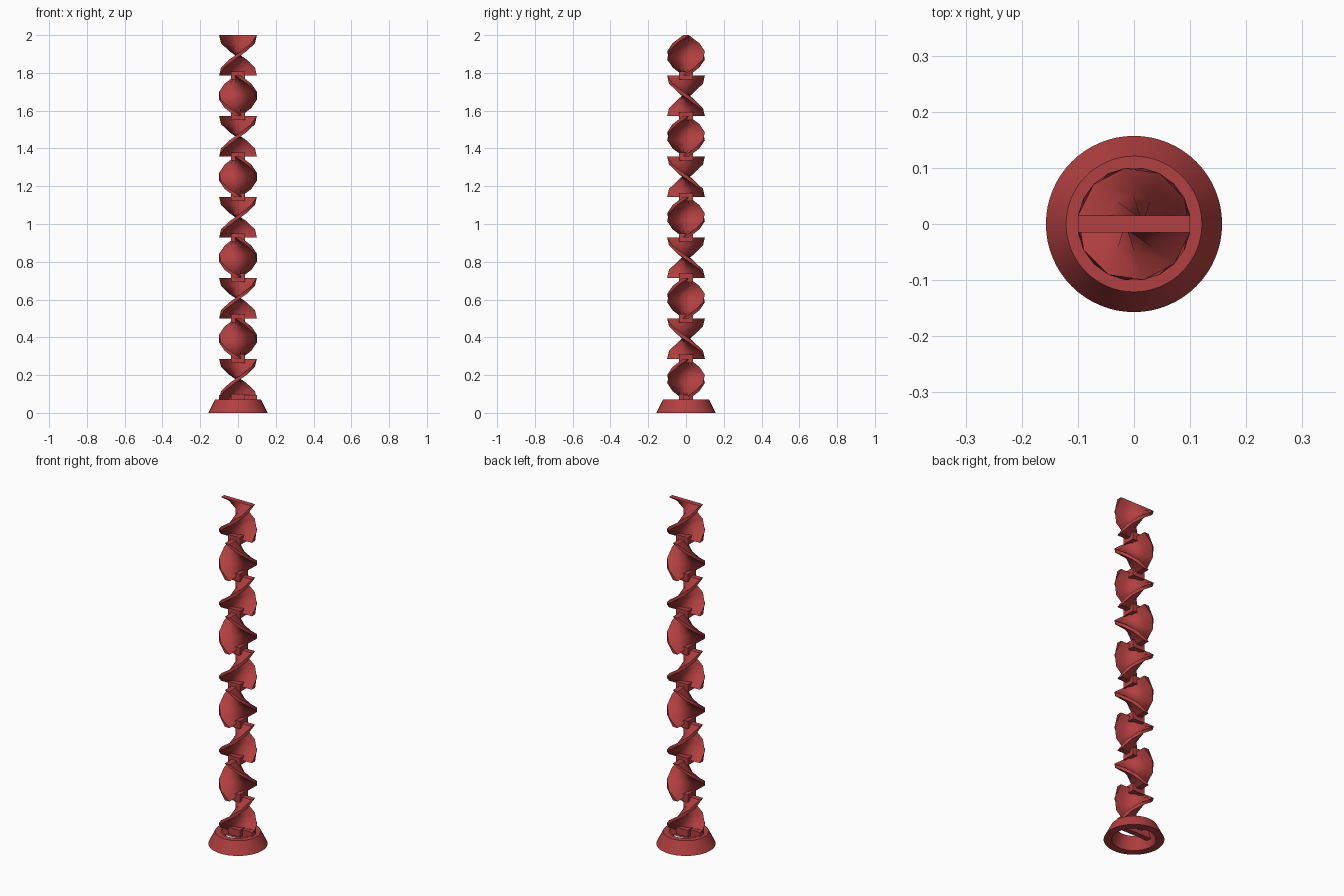
import bpy, bmesh, math

if "Cube" in bpy.data.objects:
    bpy.data.objects.remove(bpy.data.objects["Cube"])

red = bpy.data.materials.new("brick_red")
red.diffuse_color = (0.45, 0.05, 0.052, 1)
red.use_nodes = True
red.node_tree.nodes["Principled BSDF"].inputs["Base Color"].default_value = red.diffuse_color

COUNT, Z0, Z1 = 9, 0.072, 2.0          # mixing elements and their span
LENGTH = (Z1 - Z0) / COUNT
HALF_W, HALF_T = 0.1, 0.015            # blade half width and half thickness
STEPS = 5                              # twist steps per half turn


def finish(name, bm, smooth=True):
    bmesh.ops.recalc_face_normals(bm, faces=bm.faces)
    mesh = bpy.data.meshes.new(name)
    bm.to_mesh(mesh)
    bm.free()
    mesh.materials.append(red)
    ob = bpy.data.objects.new(name, mesh)
    bpy.context.collection.objects.link(ob)
    if smooth:
        bpy.ops.object.select_all(action='DESELECT')
        ob.select_set(True)
        bpy.context.view_layer.objects.active = ob
        bpy.ops.object.shade_smooth_by_angle(angle=math.radians(40))
    return ob


def box(name, size, z):
    bm = bmesh.new()
    bmesh.ops.create_cube(bm, size=1)
    bmesh.ops.scale(bm, vec=size, verts=bm.verts)
    bmesh.ops.translate(bm, vec=(0, 0, z), verts=bm.verts)
    return finish(name, bm, smooth=False)


def blade(name, z, start, hand):
    """Flat strip twisted by half a turn."""
    bm = bmesh.new()
    cols = (-1, -0.5, 0, 0.5, 1)
    outline = [(c * HALF_W, -HALF_T) for c in cols]
    outline += [(c * HALF_W, HALF_T) for c in reversed(cols)]
    rings = []
    for i in range(STEPS + 1):
        a = start + hand * math.pi * i / STEPS
        ca, sa = math.cos(a), math.sin(a)
        rings.append([bm.verts.new((x * ca - y * sa, x * sa + y * ca,
                                    z + LENGTH * i / STEPS)) for x, y in outline])
    n = len(outline)
    for lo, hi in zip(rings, rings[1:]):
        for j in range(n):
            k = (j + 1) % n
            bm.faces.new((lo[j], lo[k], hi[k], hi[j]))
    bm.faces.new(rings[0])
    bm.faces.new(rings[-1])
    return finish(name, bm)


# Twisted blades, alternating in hand and quarter-turn offset
for e in range(COUNT):
    odd = e % 2
    blade(f"mixing_blade_{e + 1}", Z0 + e * LENGTH, odd * math.pi / 2, -1 if odd else 1)

# Small blocks joining neighbouring blades
for e in range(1, COUNT):
    box(f"joint_block_{e}", (0.076, 0.076, 0.044), Z0 + e * LENGTH)

# Flared hollow base collar
profile = [(0.157, 0), (0.121, Z0), (0.088, Z0), (0.115, 0)]
SEG = 64
bm = bmesh.new()
rings = [[bm.verts.new((r * math.cos(2 * math.pi * s / SEG),
                        r * math.sin(2 * math.pi * s / SEG), z)) for s in range(SEG)]
         for r, z in profile]
for p in range(4):
    a, b = rings[p], rings[(p + 1) % 4]
    for s in range(SEG):
        t = (s + 1) % SEG
        bm.faces.new((a[s], a[t], b[t], b[s]))
finish("base_collar", bm)

# Cross bar and block holding the lowest blade in the collar
box("base_bar", (0.2, 0.03, 0.06), 0.066)
box("base_block", (0.076, 0.076, 0.04), 0.08)
